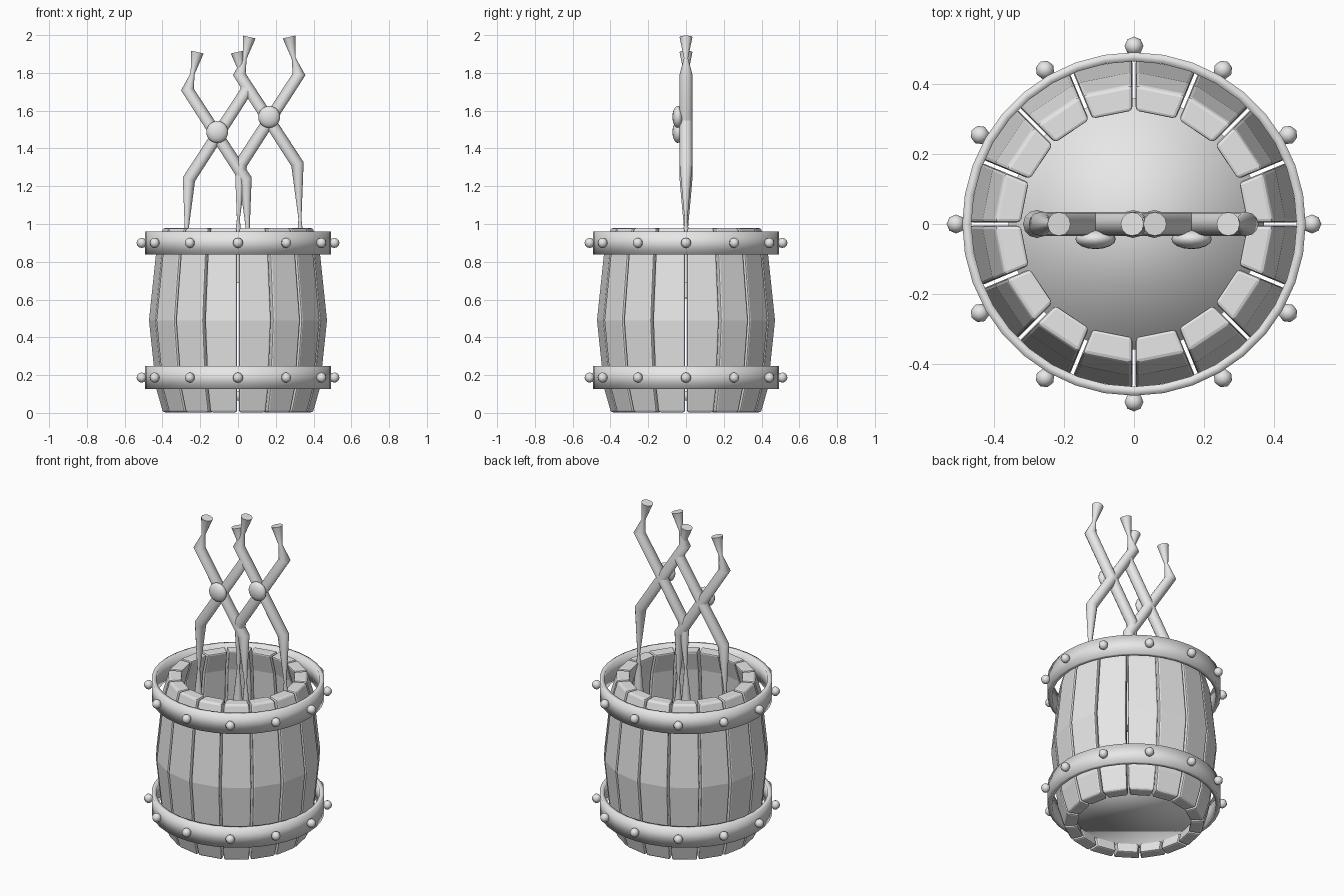
import bpy
import bmesh
from math import sin, cos, tan, pi, radians
from mathutils import Vector, Matrix

old = bpy.data.objects.get("Cube")
if old:
    bpy.data.objects.remove(old, do_unlink=True)

grey = bpy.data.materials.new("plain_grey")
grey.use_nodes = True
grey.diffuse_color = (0.8, 0.8, 0.8, 1)
grey.node_tree.nodes["Principled BSDF"].inputs["Base Color"].default_value = (0.8, 0.8, 0.8, 1)


def finish(bm, name, smooth):
    """Turn a bmesh into a named object with the shared material."""
    bmesh.ops.recalc_face_normals(bm, faces=bm.faces)
    for f in bm.faces:
        f.smooth = smooth
    mesh = bpy.data.meshes.new(name)
    bm.to_mesh(mesh)
    bm.free()
    mesh.materials.append(grey)
    obj = bpy.data.objects.new(name, mesh)
    bpy.context.collection.objects.link(obj)
    return obj


def skin(bm, rings, capped=True):
    """Bridge consecutive rings of points with quads."""
    loops = [[bm.verts.new(p) for p in ring] for ring in rings]
    pairs = list(zip(loops, loops[1:]))
    if capped:
        bm.faces.new(loops[0])
        bm.faces.new(loops[-1])
    else:
        pairs.append((loops[-1], loops[0]))
    for a, b in pairs:
        n = len(a)
        for i in range(n):
            j = (i + 1) % n
            bm.faces.new((a[i], a[j], b[j], b[i]))


# Barrel staves: bulging wedge boards with small gaps
STAVES = 16
HALF = pi / STAVES
THICK = 0.075
GAP = 0.005
profile = [(0.003, 0.392), (0.13, 0.428), (0.49, 0.465), (0.85, 0.428), (0.978, 0.392)]

bm = bmesh.new()
for s in range(STAVES):
    turn = Matrix.Rotation((2 * s + 1) * HALF, 3, 'Z')
    rings = []
    for z, outer in profile:
        inner = outer - THICK
        wo, wi = outer * tan(HALF) - GAP, inner * tan(HALF) - GAP
        corners = [(outer, -wo), (outer, wo), (inner, wi), (inner, -wi)]
        rings.append([turn @ Vector((x, y, z)) for x, y in corners])
    skin(bm, rings)
staves = finish(bm, "barrel_staves", False)
bevel = staves.modifiers.new("soft_edges", 'BEVEL')
bevel.width = 0.01
bevel.segments = 2
bevel.limit_method = 'ANGLE'
bevel.angle_limit = radians(40)

# Barrel floor
bm = bmesh.new()
bmesh.ops.create_cone(bm, cap_ends=True, segments=32, radius1=0.36, radius2=0.36,
                      depth=0.05, matrix=Matrix.Translation((0, 0, 0.09)))
finish(bm, "barrel_floor", True)

# Hoops, each with a ring of rivets
for label, z in (("lower", 0.187), ("upper", 0.9)):
    bm = bmesh.new()
    section = [(0.466, -0.061), (0.492, -0.061), (0.492, 0.061), (0.466, 0.061)]
    rings = []
    for i in range(36):
        a = 2 * pi * i / 36
        rings.append([(r * cos(a), r * sin(a), z + h) for r, h in section])
    skin(bm, rings, capped=False)
    finish(bm, label + "_hoop", True)

    bm = bmesh.new()
    for i in range(12):
        a = i * pi / 6
        place = Matrix.Translation((0.51 * cos(a), 0.51 * sin(a), z))
        bmesh.ops.create_uvsphere(bm, u_segments=8, v_segments=6, radius=0.027,
                                  matrix=place @ Matrix.Rotation(a, 4, 'Z'))
    finish(bm, label + "_rivets", True)

# Tongs: offsets from the pivot along one arm (x, z, radius)
arm = [(-0.105, 0.423, 0.034), (-0.13, 0.31, 0.011), (-0.158, 0.225, 0.034),
       (0.15, -0.25, 0.034), (0.163, -0.54, 0.008), (0.168, -0.88, 0.04)]


def tong_arm(name, px, pz, side):
    points = [(Vector((px + side * x, 0, pz + z)), r) for x, z, r in arm]
    rings = []
    for i, (p, r) in enumerate(points):
        ahead = points[min(i + 1, len(points) - 1)][0]
        behind = points[max(i - 1, 0)][0]
        d = Vector((0, 0, 0))
        for step in (ahead - p, p - behind):
            if step.length:
                d += step.normalized()
        across = d.normalized().cross(Vector((0, 1, 0)))
        rings.append([p + r * (cos(t) * across + sin(t) * Vector((0, 1, 0)))
                      for t in (2 * pi * k / 12 for k in range(12))])
    bm = bmesh.new()
    skin(bm, rings)
    obj = finish(bm, name, True)
    # Keep the end caps flat and crisp
    for poly in obj.data.polygons:
        if len(poly.vertices) > 4:
            poly.use_smooth = False


for label, px, pz in (("right", -0.11, 1.487), ("left", 0.165, 1.567)):
    tong_arm(label + "_tongs_arm_a", px, pz, 1)
    tong_arm(label + "_tongs_arm_b", px, pz, -1)
    # Flattened pivot button on the front
    bm = bmesh.new()
    bmesh.ops.create_uvsphere(bm, u_segments=16, v_segments=10, radius=0.058,
                              matrix=Matrix.Translation((px, -0.043, pz)) @
                              Matrix.Diagonal((1, 0.5, 1, 1)))
    finish(bm, label + "_tongs_pivot", True)
